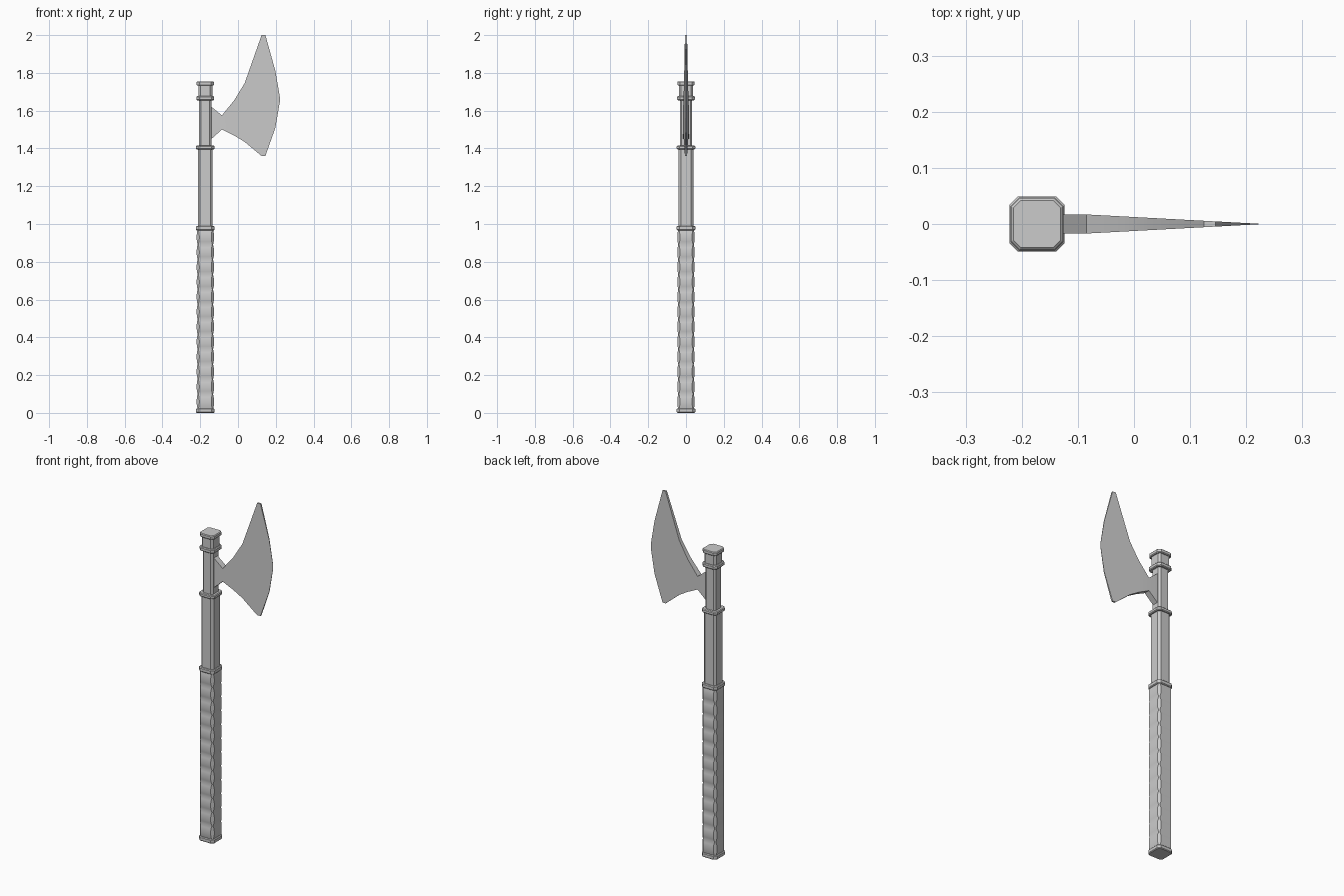
import bpy, bmesh, math

cube = bpy.data.objects.get("Cube")
if cube:
    bpy.data.objects.remove(cube, do_unlink=True)

grey = bpy.data.materials.new("plain grey")
grey.use_nodes = True
grey.diffuse_color = (0.6, 0.6, 0.6, 1)
grey.node_tree.nodes["Principled BSDF"].inputs["Base Color"].default_value = (0.6, 0.6, 0.6, 1)

SHAFT_X = -0.173


def loft(name, rings):
    """Skin a list of equal-sized point rings and cap both ends."""
    bm = bmesh.new()
    loops = [[bm.verts.new(p) for p in ring] for ring in rings]
    for a, b in zip(loops, loops[1:]):
        for i in range(len(a)):
            j = (i + 1) % len(a)
            bm.faces.new((a[i], a[j], b[j], b[i]))
    bm.faces.new(loops[0])
    bm.faces.new(loops[-1])
    bmesh.ops.recalc_face_normals(bm, faces=bm.faces)
    mesh = bpy.data.meshes.new(name)
    bm.to_mesh(mesh)
    bm.free()
    mesh.materials.append(grey)
    obj = bpy.data.objects.new(name, mesh)
    bpy.context.collection.objects.link(obj)
    bpy.ops.object.select_all(action="DESELECT")
    obj.select_set(True)
    bpy.context.view_layer.objects.active = obj
    bpy.ops.object.shade_smooth_by_angle(angle=math.radians(30))
    return obj


def octagon(half, chamfer, z):
    """Square section with cut corners."""
    k = half - chamfer
    pts = [(half, -k), (half, k), (k, half), (-k, half),
           (-half, k), (-half, -k), (-k, -half), (k, -half)]
    return [(SHAFT_X + x, y, z) for x, y in pts]


def bar(name, half, chamfer, z0, z1):
    return loft(name, [octagon(half, chamfer, z0), octagon(half, chamfer, z1)])


def collar(name, half, z0, z1):
    """Band with softened top and bottom edges."""
    e = 0.004
    return loft(name, [octagon(half - e, 0.013, z0), octagon(half, 0.015, z0 + e),
                       octagon(half, 0.015, z1 - e), octagon(half - e, 0.013, z1)])


# Straight shaft sections
bar("middle_shaft", 0.039, 0.012, 0.98, 1.41)
bar("upper_shaft", 0.033, 0.010, 1.40, 1.67)
bar("top_neck", 0.037, 0.011, 1.67, 1.74)

# Collars between the sections
collar("pommel_collar", 0.049, 0.0, 0.024)
collar("grip_collar", 0.049, 0.966, 0.99)
collar("middle_collar", 0.049, 1.395, 1.415)
collar("head_collar", 0.047, 1.655, 1.677)
collar("top_cap", 0.046, 1.733, 1.755)

# Grip: the flat sides swell between bindings, the corners stay straight
WRAPS, Z0, Z1 = 12, 0.02, 0.97
step = (Z1 - Z0) / WRAPS
grip = []
for w in range(WRAPS):
    for t, half in ((0.0, 0.041), (0.2, 0.0445), (0.4, 0.046), (0.6, 0.046), (0.8, 0.0445)):
        grip.append(octagon(half, 2 * half - 0.078, Z0 + (w + t) * step))
grip.append(octagon(0.041, 0.004, Z1))
loft("grip", grip)

# Axe blade: columns of (x, top, bottom), thinning towards the cutting edge
columns = [(-0.15, 1.628, 1.442), (-0.085, 1.575, 1.5), (-0.02, 1.655, 1.468),
           (0.035, 1.745, 1.435), (0.125, 2.0, 1.36), (0.145, 2.0, 1.36),
           (0.198, 1.81, 1.51), (0.222, 1.67, 1.65)]
sections = []
for x, top, bottom in columns:
    h = min(0.017, 0.017 - 0.0165 * (x + 0.085) / 0.307)
    sections.append([(x, -h, bottom), (x, h, bottom), (x, h, top), (x, -h, top)])
loft("blade", sections)
